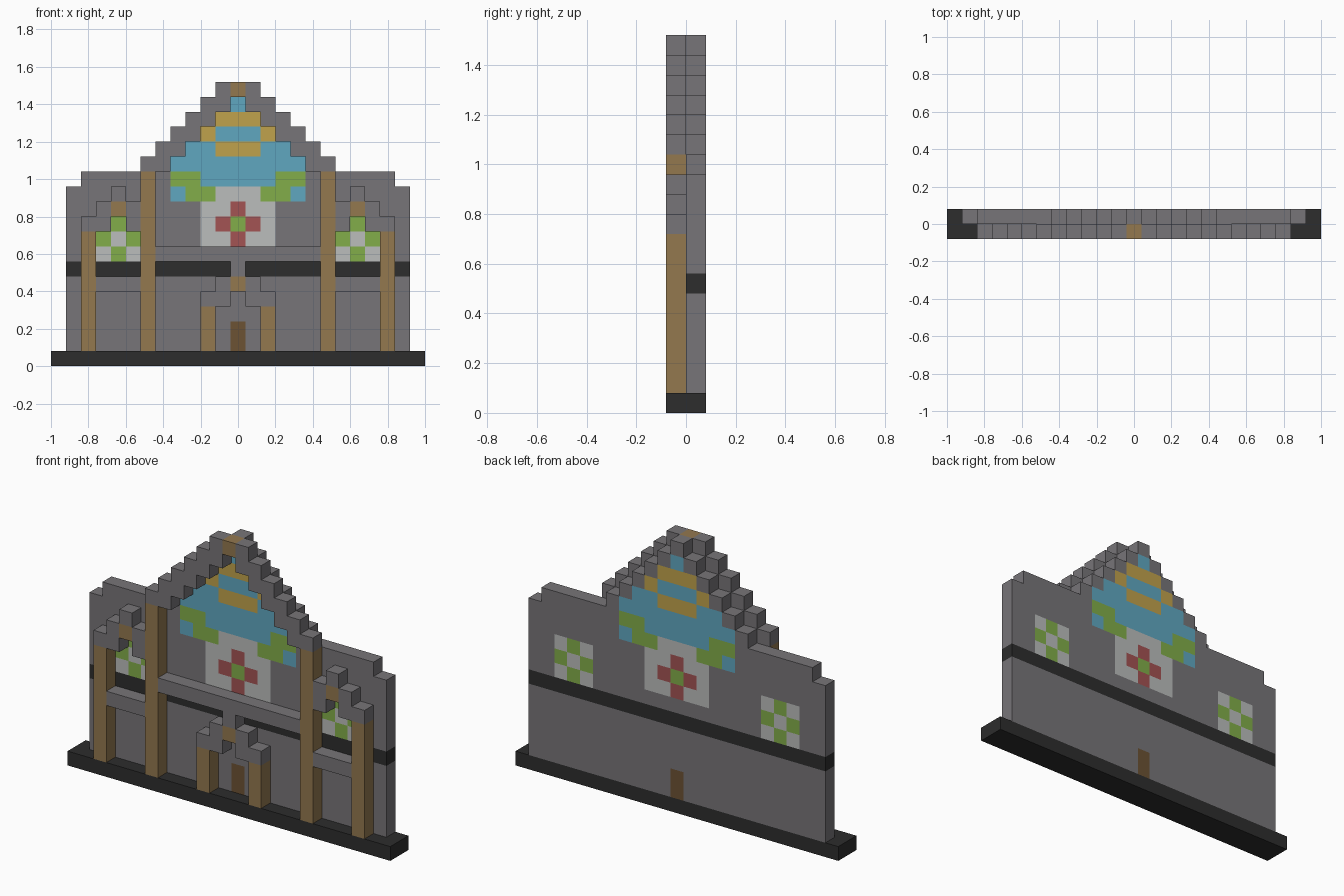
import bpy
import bmesh
from mathutils import Vector

U = 0.08          # block size
FRONT, BACK = -1, 0   # depth layers

if "Cube" in bpy.data.objects:
    bpy.data.objects.remove(bpy.data.objects["Cube"], do_unlink=True)


def linear(c):
    c /= 255
    return c / 12.92 if c <= 0.04045 else ((c + 0.055) / 1.055) ** 2.4


def material(name, rgb):
    mat = bpy.data.materials.new(name)
    col = [linear(c) for c in rgb] + [1]
    mat.use_nodes = True
    mat.diffuse_color = col
    bsdf = mat.node_tree.nodes["Principled BSDF"]
    bsdf.inputs["Base Color"].default_value = col
    bsdf.inputs["Roughness"].default_value = 0.9
    return mat


MATS = {
    "stone": material("grey stone", (119, 117, 120)),
    "dark": material("dark stone", (45, 45, 45)),
    "wood": material("tan wood", (147, 120, 79)),
    "door": material("brown door", (108, 82, 52)),
    "blue": material("blue glass", (96, 167, 192)),
    "green": material("green glass", (130, 174, 74)),
    "yellow": material("yellow glass", (192, 162, 76)),
    "white": material("pale glass", (187, 189, 188)),
    "red": material("red glass", (163, 83, 83)),
}

# Corner order of each block face, seen from outside
SIDES = {
    (1, 0, 0): [(1, 0, 0), (1, 1, 0), (1, 1, 1), (1, 0, 1)],
    (-1, 0, 0): [(0, 1, 0), (0, 0, 0), (0, 0, 1), (0, 1, 1)],
    (0, 1, 0): [(1, 1, 0), (0, 1, 0), (0, 1, 1), (1, 1, 1)],
    (0, -1, 0): [(0, 0, 0), (1, 0, 0), (1, 0, 1), (0, 0, 1)],
    (0, 0, 1): [(0, 0, 1), (1, 0, 1), (1, 1, 1), (0, 1, 1)],
    (0, 0, -1): [(0, 1, 0), (1, 1, 0), (1, 0, 0), (0, 0, 0)],
}
taken = set()


def build(name, cells):
    """Turn {(column, layer, row): colour} into one closed blocky shell."""
    cells = {c: m for c, m in cells.items() if c not in taken}
    taken.update(cells)
    used = sorted(set(cells.values()))
    mesh = bpy.data.meshes.new(name)
    for m in used:
        mesh.materials.append(MATS[m])
    bm = bmesh.new()
    for c, m in cells.items():
        for step, corners in SIDES.items():
            if tuple(a + b for a, b in zip(c, step)) in cells:
                continue
            pts = [(Vector(c) + Vector(p) - Vector((0.5, 0, 0))) * U for p in corners]
            face = bm.faces.new([bm.verts.new(p) for p in pts])
            face.material_index = used.index(m)
    bmesh.ops.remove_doubles(bm, verts=bm.verts, dist=U / 100)
    bm.to_mesh(mesh)
    bm.free()
    obj = bpy.data.objects.new(name, mesh)
    bpy.context.collection.objects.link(obj)


def block(x0, x1, layer, z0, z1, colour):
    return {(i, layer, k): colour
            for i in range(x0, x1 + 1) for k in range(z0, z1 + 1)}


def stepped_arch(name, cx, half, apex, cap=True):
    """Two posts carrying a stepped stone arch with a wooden keystone."""
    spring = apex - half - 1
    for side, label in ((-1, "right"), (1, "left")):
        x = cx + side * half
        if (x, FRONT, 1) not in taken:
            build(f"{name}_{label}_post", block(x, x, FRONT, 1, spring, "wood"))
    stone = {}
    for d in range(1, half + 1):
        for x in (cx - d, cx + d):
            stone.update(block(x, x, FRONT, max(apex - d - 1, spring + 1), apex - d, "stone"))
    if cap:
        stone[(cx, FRONT, apex)] = "stone"
    build(f"{name}_arch", stone)
    build(f"{name}_keystone", {(cx, FRONT, apex - 1): "wood"})


# Base slab
build("base_slab", {**block(-12, 12, FRONT, 0, 0, "dark"),
                    **block(-12, 12, BACK, 0, 0, "dark")})

# Rear wall with shoulders, stepped gable and dark band
wall = {**block(-11, 11, BACK, 1, 11, "stone"), **block(-10, 10, BACK, 12, 12, "stone")}
for row in range(13, 19):
    wall.update(block(row - 18, 18 - row, BACK, row, row, "stone"))
wall.update(block(-11, 11, BACK, 6, 6, "dark"))
wall.update(block(0, 0, BACK, 1, 2, "door"))

# Checkered side windows
for cx in (-8, 8):
    for dx in (-1, 0, 1):
        for dz in (-1, 0, 1):
            wall[(cx + dx, BACK, 8 + dz)] = "green" if (dx + dz) % 2 else "white"

# Large central window: sky, clouds, leaves and a flower
for row in range(13, 18):
    wall.update(block(row - 17, 17 - row, BACK, row, row, "blue"))
wall.update(block(-4, 4, BACK, 11, 12, "green"))
wall.update(block(-2, 2, BACK, 12, 12, "blue"))
wall.update(block(-2, 2, BACK, 8, 10, "white"))
wall.update(block(-1, 1, BACK, 11, 11, "white"))
wall.update(block(-1, 1, BACK, 14, 14, "yellow"))
wall.update(block(-1, 1, BACK, 16, 16, "yellow"))
for s in (-1, 1):
    wall[(2 * s, BACK, 15)] = "yellow"
    wall[(4 * s, BACK, 11)] = "blue"
wall.update(block(-1, 1, BACK, 9, 9, "red"))
wall.update(block(0, 0, BACK, 8, 10, "red"))
wall[(0, BACK, 9)] = "green"
build("rear_wall", wall)

# Front framework
stepped_arch("gable", 0, 6, 19, cap=False)
stepped_arch("right_bay", -8, 2, 11)
stepped_arch("left_bay", 8, 2, 11)
stepped_arch("porch", 0, 2, 6)

# Horizontal beams between the posts
build("centre_beam", block(-5, 5, FRONT, 7, 7, "stone"))
build("right_beam", block(-9, -7, FRONT, 5, 5, "stone"))
build("left_beam", block(7, 9, FRONT, 5, 5, "stone"))
